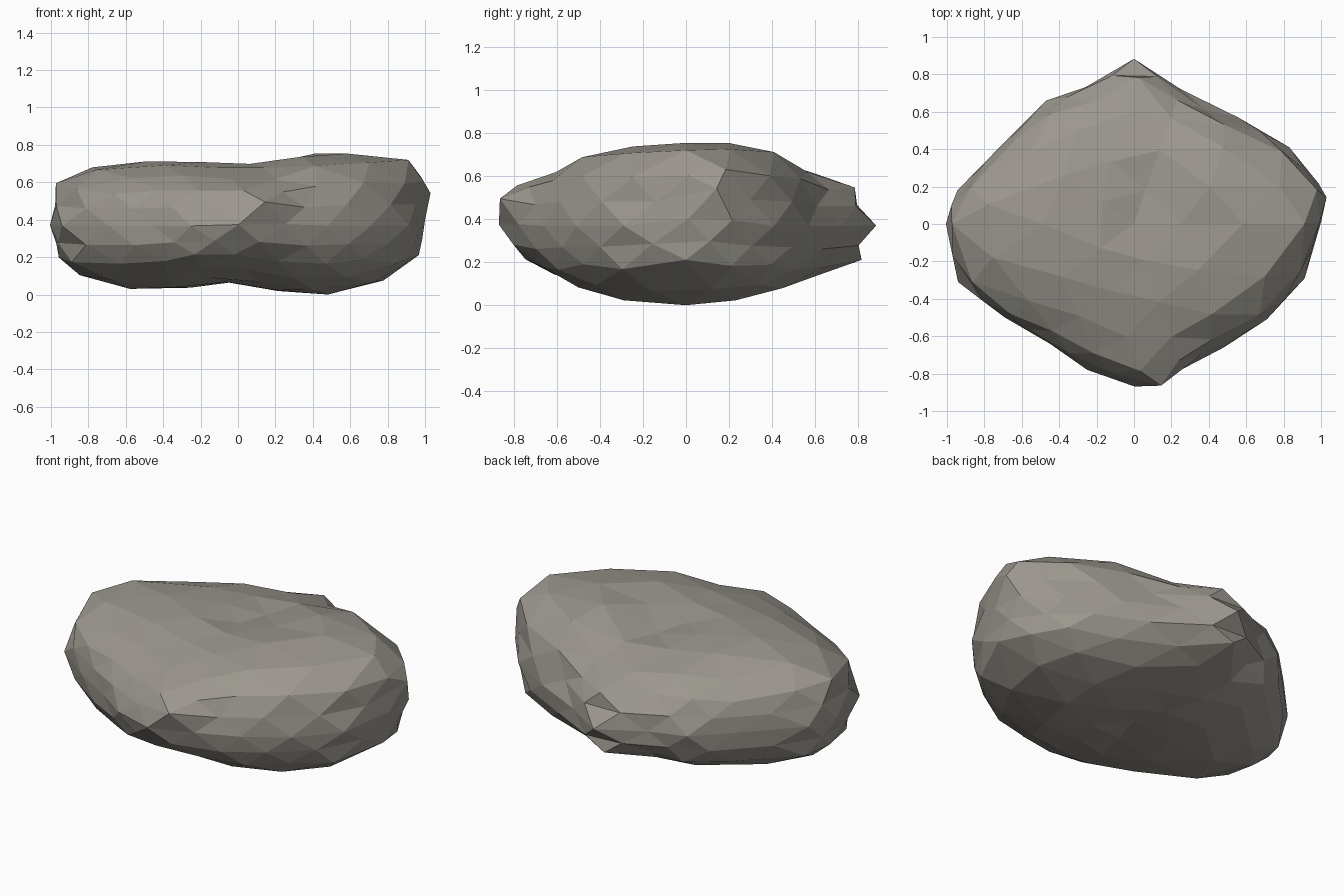
import bpy
import bmesh
import math
import random
from mathutils import Vector, noise

random.seed(4)

cube = bpy.data.objects.get("Cube")
if cube:
    bpy.data.objects.remove(cube, do_unlink=True)

MID = 0.37                       # height of the widest ring

# Plan outline, one point per ring vertex, anticlockwise from +x
OUTLINE = [Vector(p) for p in (
    (.965, 0), (.96, .2), (.83, .41), (.56, .57), (.25, .72),
    (0, .855), (-.26, .73), (-.47, .66), (-.66, .47), (-.94, .18),
    (-1, 0), (-.94, -.31), (-.69, -.5), (-.45, -.64), (-.25, -.78),
    (0, -.855), (.25, -.76), (.48, -.66), (.71, -.51), (.91, -.29))]

# Crest and underside distances from the widest ring along x, two lobes each
CREST = ((-1, .355), (-.35, .355), (0, .33), (.43, .397), (1, .395))
UNDERSIDE = ((-1, .355), (-.45, .362), (0, .298), (.3, .37), (.55, .382), (1, .37))

# Local shoves: centre, reach, movement
SHOVES = [(Vector(c), r, Vector(m)) for c, r, m in (
    ((.12, -.77, .46), .13, (.02, -.08, .04)),     # front knob
    ((.93, .11, .46), .12, (.06, .05, .06)),       # left end knob
    ((.42, .42, .66), .15, (0, 0, .03)),           # back left ridge
    ((.4, .6, .52), .12, (-.02, -.04, -.01)),      # hollow behind the ridge
    ((.1, .1, .7), .2, (0, 0, -.04)),              # bowl on top
    ((0, .75, .47), .13, (0, .05, .01)),           # back point, upper
    ((0, .74, .25), .13, (0, .07, 0)),             # back point, lower
    ((.9, 0, .15), .2, (.06, 0, .06)),             # left end overhang
    ((.6, 0, .03), .2, (.03, 0, -.01)),            # left foot
    ((.85, .05, .65), .2, (.06, 0, .05)),          # left shoulder
    ((-.78, 0, .6), .2, (-.07, 0, .04)),           # right shoulder
)]


def interpolate(profile, x):
    """Value of a stepped profile at x."""
    for (x0, a), (x1, b) in zip(profile, profile[1:]):
        if x <= x1:
            return a + (b - a) * (x - x0) / (x1 - x0)
    return profile[-1][1]


def outline_at(angle):
    """Point on the plan outline for an angle round the stone."""
    step = (angle / math.tau % 1.0) * len(OUTLINE)
    i = int(step + 1e-4)
    a, b = OUTLINE[i % len(OUTLINE)], OUTLINE[(i + 1) % len(OUTLINE)]
    return a.lerp(b, max(0.0, step - i))


def shape(d):
    """Turn a unit direction into a point on the flattened stone."""
    c, s = math.hypot(d.x, d.y), abs(d.z)
    angle = math.atan2(d.y, d.x) if c > 1e-5 else 0.0
    # Blunt towards the two ends, rounder towards front and back
    blunt = 1.8 if d.x > 0 and d.z > 0 else 0.8
    n = 2.2 + blunt * math.cos(angle) ** 2
    t = (c ** n + s ** n) ** (-1 / n)
    plan = outline_at(angle) * c * t
    half = interpolate(CREST if d.z > 0 else UNDERSIDE, plan.x)
    p = Vector((plan.x, plan.y, MID + math.copysign(half * s * t, d.z)))
    # Uneven weathering, fading out at the widest ring and the crests
    fade = min(1.0, s * 2.5) * (1 - 0.6 * s)
    rough = 0.02 * noise.noise(p * 2.7) + random.uniform(-0.012, 0.012)
    moved = p + Vector((p.x, p.y, p.z - MID)) * rough * fade
    for centre, reach, move in SHOVES:
        moved += move * math.exp(-((p - centre).length / reach) ** 2)
    return moved


# Stone body
bm = bmesh.new()
bmesh.ops.create_icosphere(bm, subdivisions=3, radius=1)
for v in bm.verts:
    v.co = shape(v.co.normalized())
for f in bm.faces:
    f.smooth = False
bmesh.ops.recalc_face_normals(bm, faces=bm.faces)

# Rest the lowest point on the ground
bmesh.ops.translate(bm, verts=bm.verts,
                    vec=(0, 0, -min(v.co.z for v in bm.verts)))

mesh = bpy.data.meshes.new("rock")
bm.to_mesh(mesh)
bm.free()
rock = bpy.data.objects.new("rock", mesh)
bpy.context.collection.objects.link(rock)

# Warm grey stone colour
colour = (0.33, 0.31, 0.275, 1)
stone = bpy.data.materials.new("warm grey stone")
stone.use_nodes = True
stone.diffuse_color = colour
bsdf = next(n for n in stone.node_tree.nodes if n.type == 'BSDF_PRINCIPLED')
bsdf.inputs["Base Color"].default_value = colour
bsdf.inputs["Roughness"].default_value = 0.9
mesh.materials.append(stone)
